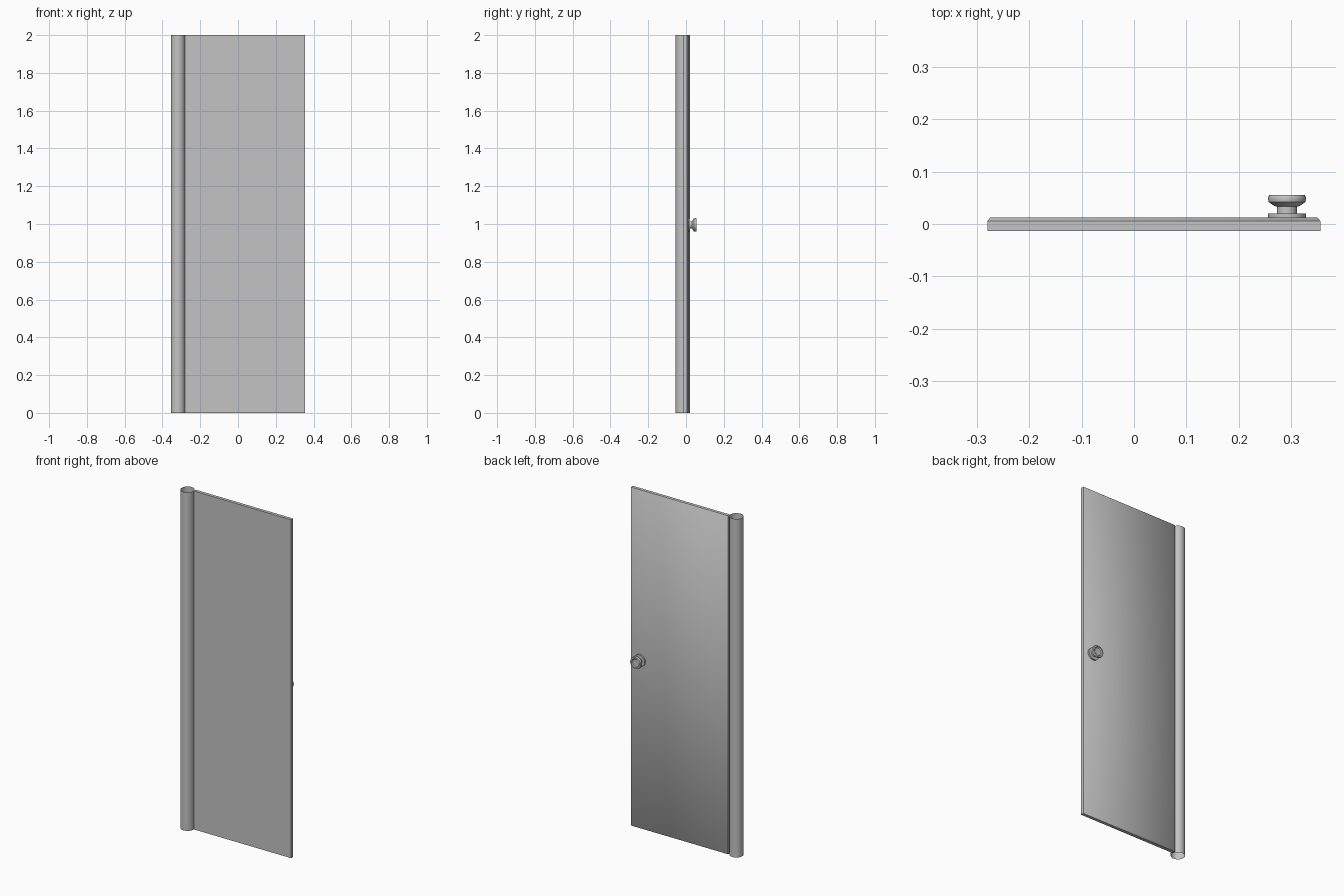
import bpy
import bmesh
import math
from mathutils import Vector

cube = bpy.data.objects.get("Cube")
if cube:
    bpy.data.objects.remove(cube, do_unlink=True)

# Single grey finish
grey = bpy.data.materials.new("plain_grey")
grey.use_nodes = True
colour = (0.55, 0.55, 0.55, 1)
grey.diffuse_color = colour
grey.node_tree.nodes["Principled BSDF"].inputs["Base Color"].default_value = colour

HEIGHT = 2.0
LEFT, RIGHT = -0.28, 0.356
FRONT, SHOULDER, BACK = -0.013, 0.006, 0.012


def make_object(name, bm):
    mesh = bpy.data.meshes.new(name)
    bm.to_mesh(mesh)
    bm.free()
    mesh.materials.append(grey)
    obj = bpy.data.objects.new(name, mesh)
    bpy.context.collection.objects.link(obj)
    return obj


def smooth_by_angle(obj, degrees):
    bpy.ops.object.select_all(action="DESELECT")
    obj.select_set(True)
    bpy.context.view_layer.objects.active = obj
    bpy.ops.object.shade_smooth_by_angle(angle=math.radians(degrees))


# Door panel: stacked rectangles, with a chamfer around the back face
def rectangle(bm, y, inset):
    corners = [(LEFT + inset, inset), (RIGHT - inset, inset),
               (RIGHT - inset, HEIGHT - inset), (LEFT + inset, HEIGHT - inset)]
    return [bm.verts.new((x, y, z)) for x, z in corners]


bm = bmesh.new()
rings = [rectangle(bm, FRONT, 0), rectangle(bm, SHOULDER, 0),
         rectangle(bm, BACK, 0.005)]
bm.faces.new(rings[0])
back_face = bm.faces.new(rings[2])
soft_faces = [back_face]
for lower, upper in zip(rings, rings[1:]):
    for i in range(4):
        j = (i + 1) % 4
        face = bm.faces.new((lower[i], lower[j], upper[j], upper[i]))
        if upper is rings[2]:
            soft_faces.append(face)
bmesh.ops.recalc_face_normals(bm, faces=bm.faces)
# The back rolls softly into its chamfer; every other edge is crisp
for face in soft_faces:
    face.smooth = True
for edge in bm.edges:
    edge.smooth = all(f in soft_faces for f in edge.link_faces)
make_object("door_panel", bm)

# Hinge tube: open thin-walled cylinder along the hinge side
bm = bmesh.new()
bmesh.ops.create_cone(bm, cap_ends=False, segments=32, radius1=0.038,
                      radius2=0.038, depth=HEIGHT)
bmesh.ops.translate(bm, verts=bm.verts, vec=(-0.318, -0.017, HEIGHT / 2))
smooth_by_angle(make_object("hinge_tube", bm), 30)


# Turned parts: radius and y profile spun about the knob axis
def turned(name, profile, centre, sides=24):
    bm = bmesh.new()
    verts = [bm.verts.new(centre + Vector((r, y, 0))) for r, y in profile]
    edges = [bm.edges.new(pair) for pair in zip(verts, verts[1:])]
    bmesh.ops.spin(bm, geom=verts + edges, cent=centre, axis=(0, 1, 0),
                   angle=math.tau, steps=sides)
    bmesh.ops.remove_doubles(bm, verts=bm.verts, dist=0.0001)
    bmesh.ops.recalc_face_normals(bm, faces=bm.faces)
    smooth_by_angle(make_object(name, bm), 30)


knob_centre = Vector((0.2925, 0, 0.995))

# Rose plate against the door
turned("knob_rose", [(0, 0.012), (0.036, 0.012), (0.036, 0.0205),
                     (0, 0.0205)], knob_centre)

# Neck flaring out to a knob with a dished face
turned("door_knob", [(0, 0.02), (0.019, 0.02), (0.019, 0.033),
                     (0.025, 0.035), (0.035, 0.042), (0.036, 0.046),
                     (0.036, 0.051), (0.034, 0.055), (0.026, 0.055),
                     (0.021, 0.050), (0.012, 0.049), (0, 0.049)],
       knob_centre)
